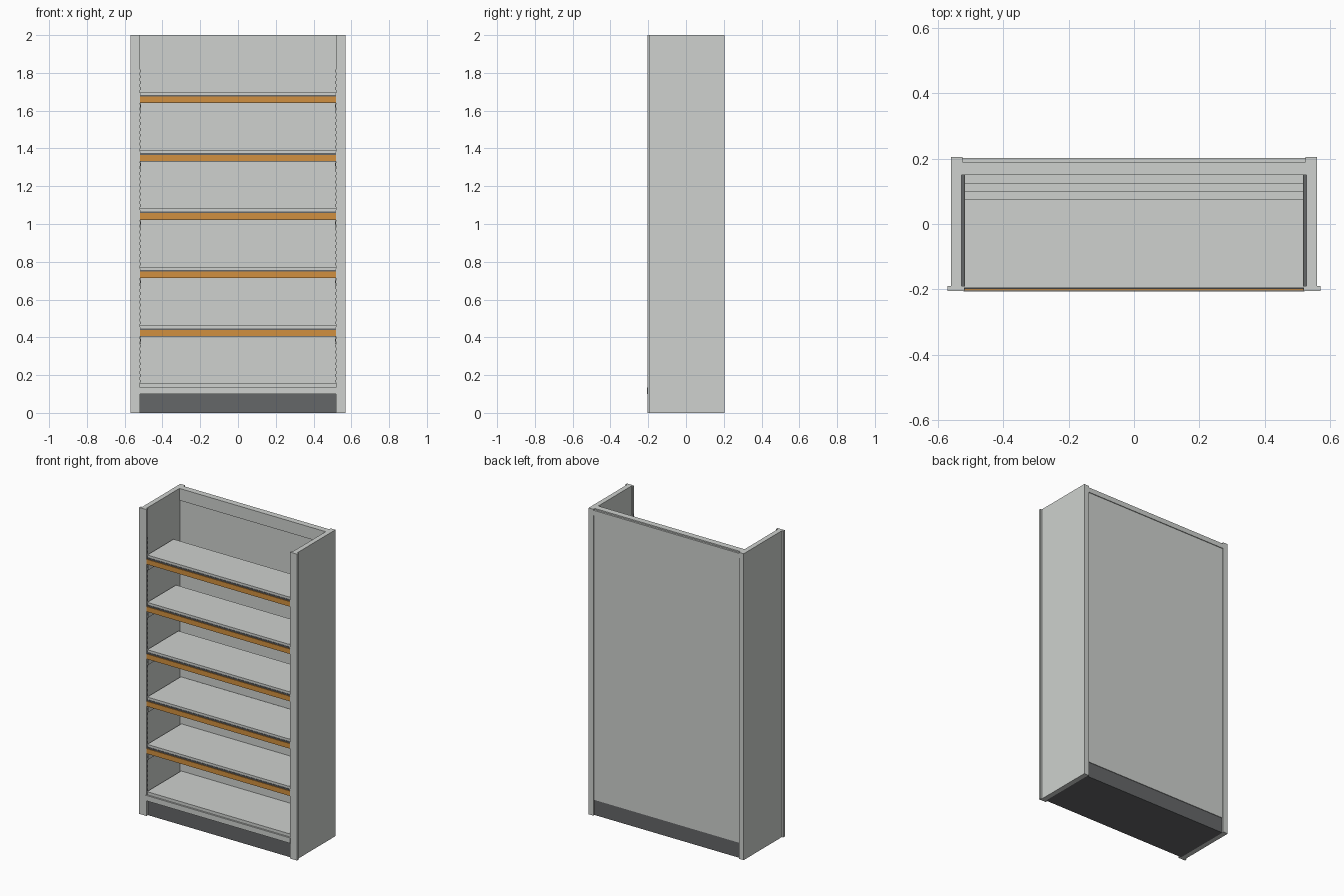
import bpy

cube = bpy.data.objects.get("Cube")
if cube:
    bpy.data.objects.remove(cube, do_unlink=True)


def material(name, colour):
    m = bpy.data.materials.new(name)
    m.use_nodes = True
    m.diffuse_color = (*colour, 1)
    m.node_tree.nodes["Principled BSDF"].inputs["Base Color"].default_value = (*colour, 1)
    return m


GREY = material("light grey metal", (0.62, 0.64, 0.62))
DARK = material("dark grey plinth", (0.13, 0.135, 0.14))
ORANGE = material("orange strip", (0.64, 0.28, 0.05))


def mesh_object(name, verts, faces, mat):
    me = bpy.data.meshes.new(name)
    me.from_pydata(verts, [], faces)
    me.materials.append(mat)
    ob = bpy.data.objects.new(name, me)
    bpy.context.collection.objects.link(ob)
    return ob


def box(name, x, y, z, mat):
    """Box from (min, max) ranges along each axis."""
    x, y, z = sorted(x), sorted(y), sorted(z)
    verts = [(a, b, c) for a in x for b in y for c in z]
    faces = [(0, 1, 3, 2), (4, 6, 7, 5), (0, 4, 5, 1),
             (2, 3, 7, 6), (0, 2, 6, 4), (1, 5, 7, 3)]
    return mesh_object(name, verts, faces, mat)


def pair(name, x, y, z, mat):
    """Mirrored pair of boxes on the left (+x) and right (-x)."""
    box("left_" + name, x, y, z, mat)
    box("right_" + name, (-x[0], -x[1]), y, z, mat)


# Side walls, front uprights and rear posts
pair("side_panel", (0.528, 0.56), (-0.19, 0.19), (0, 2), GREY)
pair("front_upright", (0.518, 0.57), (-0.205, -0.19), (0, 2), GREY)
pair("rear_post", (0.525, 0.56), (0.19, 0.205), (0, 2), GREY)

# Slots along the inner edge of each upright
slots = pair
for side, name in ((1, "left_slots"), (-1, "right_slots")):
    slot = box(name, (side * 0.5175, side * 0.519), (-0.2, -0.195), (0.16, 0.175), DARK)
    array = slot.modifiers.new("Repeat", 'ARRAY')
    array.count = 54
    array.use_relative_offset = False
    array.use_constant_offset = True
    array.constant_offset_displace = (0, 0, 0.031)

# Back wall and top rail
box("back_panel", (-0.528, 0.528), (0.157, 0.197), (0.1, 1.985), GREY)
box("top_rail", (-0.528, 0.528), (0.15, 0.19), (1.922, 2), GREY)
box("top_rear_lip", (-0.525, 0.525), (0.19, 0.202), (1.96, 1.992), GREY)

# Plinth and bottom deck
box("plinth", (-0.528, 0.528), (-0.19, 0.193), (0, 0.1), DARK)
box("base_front_bar", (-0.522, 0.522), (-0.207, -0.19), (0.1, 0.135), GREY)
box("base_deck", (-0.52, 0.52), (-0.196, 0.157), (0.1, 0.155), GREY)

# Shelves get shallower towards the top
for i, back in enumerate((0.155, 0.15, 0.125, 0.1, 0.075), 1):
    top = 0.155 + 0.309 * i
    box(f"shelf_{i}", (-0.518, 0.518), (-0.196, back), (top - 0.016, top), GREY)
    box(f"shelf_front_{i}", (-0.518, 0.518), (-0.193, -0.182), (top - 0.06, top - 0.01), GREY)
    box(f"shelf_rear_fold_{i}", (-0.518, 0.518), (back - 0.01, back), (top - 0.04, top - 0.01), GREY)
    box(f"strip_holder_{i}", (-0.518, 0.518), (-0.199, -0.192), (top - 0.06, top - 0.016), DARK)
    box(f"orange_strip_{i}", (-0.518, 0.518), (-0.203, -0.198), (top - 0.058, top - 0.025), ORANGE)

    # Tapered brackets below the shelf ends
    outline = [(-0.19, top - 0.012), (-0.19, top - 0.1),
               (-0.1, top - 0.1), (back - 0.02, top - 0.04), (back - 0.02, top - 0.012)]
    n = len(outline)
    for side, name in ((1, "left"), (-1, "right")):
        verts = [(side * x, y, z) for x in (0.514, 0.518) for y, z in outline]
        faces = [tuple(range(n)), tuple(range(2 * n - 1, n - 1, -1))]
        faces += [(k, k + n, (k + 1) % n + n, (k + 1) % n) for k in range(n)]
        if side < 0:
            faces = [f[::-1] for f in faces]
        mesh_object(f"{name}_bracket_{i}", verts, faces, GREY)
